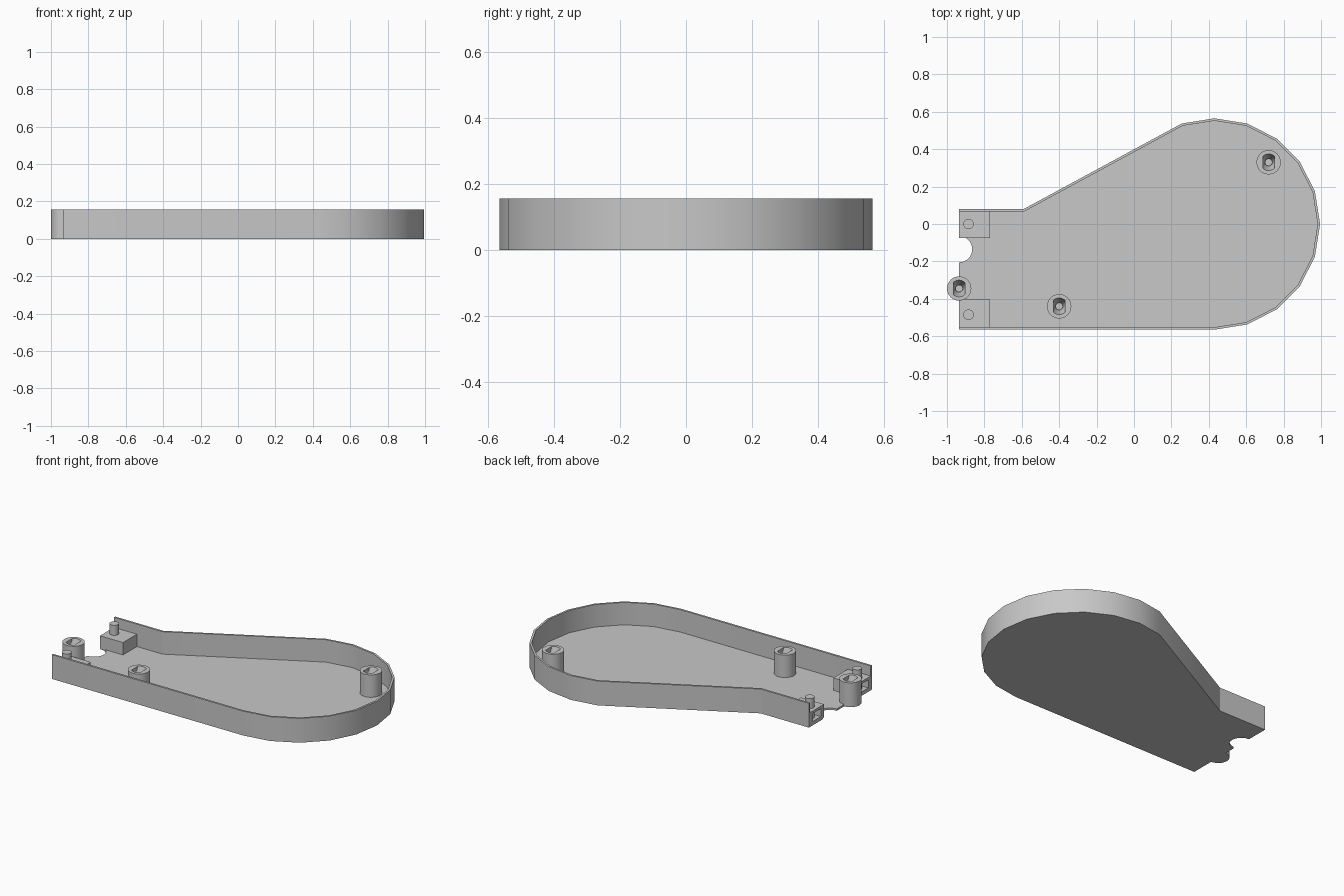
import bpy, bmesh
from math import sin, cos, radians
from mathutils import Vector

if "Cube" in bpy.data.objects:
    bpy.data.objects.remove(bpy.data.objects["Cube"], do_unlink=True)

HEIGHT, FLOOR, WALL = 0.157, 0.012, 0.013
END_X = -0.935

grey = bpy.data.materials.new("light_grey_plastic")
grey.use_nodes = True
colour = (0.58, 0.58, 0.58, 1)
grey.diffuse_color = colour
grey.node_tree.nodes["Principled BSDF"].inputs["Base Color"].default_value = colour


def finish(name, bm):
    bmesh.ops.recalc_face_normals(bm, faces=bm.faces)
    mesh = bpy.data.meshes.new(name)
    bm.to_mesh(mesh)
    bm.free()
    mesh.materials.append(grey)
    ob = bpy.data.objects.new(name, mesh)
    bpy.context.collection.objects.link(ob)
    return ob


def prism(name, points, z0, z1):
    """Extrude a plan outline between two heights."""
    bm = bmesh.new()
    face = bm.faces.new([bm.verts.new((x, y, z0)) for x, y in points])
    top = bmesh.ops.extrude_face_region(bm, geom=[face])["geom"]
    verts = [g for g in top if isinstance(g, bmesh.types.BMVert)]
    bmesh.ops.translate(bm, verts=verts, vec=(0, 0, z1 - z0))
    return finish(name, bm)


def box(name, x0, x1, y0, y1, z0, z1):
    return prism(name, [(x0, y0), (x1, y0), (x1, y1), (x0, y1)], z0, z1)


def cone(name, x, y, z0, z1, r0, r1, sides=32):
    bm = bmesh.new()
    bmesh.ops.create_cone(bm, cap_ends=True, segments=sides, radius1=r0,
                          radius2=r1, depth=z1 - z0)
    bmesh.ops.translate(bm, verts=bm.verts, vec=(x, y, (z0 + z1) / 2))
    return finish(name, bm)


def combine(ob, tool, operation="DIFFERENCE"):
    """Apply a boolean and discard the tool."""
    tool.hide_render = True
    mod = ob.modifiers.new("cut", "BOOLEAN")
    mod.object, mod.operation, mod.solver = tool, operation, "EXACT"
    bpy.context.view_layer.objects.active = ob
    bpy.ops.object.modifier_apply(modifier=mod.name)
    bpy.data.objects.remove(tool, do_unlink=True)


def inset(path, d):
    """Mitred offset of an open path towards its left side."""
    pts = [Vector(p) for p in path]
    result = []
    for i, p in enumerate(pts):
        normals = []
        for a, b in ((i - 1, i), (i, i + 1)):
            if a >= 0 and b < len(pts):
                t = (pts[b] - pts[a]).normalized()
                normals.append(Vector((-t.y, t.x)))
        n = sum(normals, Vector((0, 0))).normalized()
        result.append(p + n * d / n.dot(normals[0]))
    return result


# Tray: round end running into a straight front and a tapering back
R, CX = 0.565, 0.43
arc = [(CX + R * cos(radians(a)), R * sin(radians(a))) for a in range(-90, 109, 18)]
outline = [(END_X, -R)] + arc + [(-0.59, 0.08), (END_X, 0.08)]
tray = prism("tray", outline, 0, HEIGHT)
inner = inset(outline, WALL)
inner[0].x = inner[-1].x = -1.1
combine(tray, prism("tray_cutter", inner, FLOOR, 0.3))
combine(tray, cone("notch_cutter", END_X, -0.135, -0.1, 0.1, 0.07, 0.07))
parts = [tray]

# Hollow end blocks with locating pins
for side, y, y0, y1 in (("back", 0, -0.075, 0.072), ("front", -0.485, -0.405, -0.557)):
    block = box(side + "_block", END_X, -0.77, min(y0, y1), max(y0, y1), 0.006, 0.092)
    combine(block, box("socket_cutter", -1, -0.82, y - 0.042, y + 0.042, 0.025, 0.076))
    pin = cone(side + "_pin", -0.885, y, 0.02, HEIGHT, 0.028, 0.028)
    parts += [block, pin]

# Screw bosses with a flat-sided tapered recess and a small pilot hole
bosses = (("end", END_X, -0.345, 0), ("front", -0.4, -0.44, 0.005), ("back", 0.72, 0.33, 0.005))
for label, x, y, base in bosses:
    boss = cone(label + "_boss", x, y, base, HEIGHT, 0.065, 0.065)
    recess = cone("recess_cutter", x, y, 0.08, HEIGHT + 0.01, 0.02, 0.048)
    flats = box("flats_cutter", x - 0.031, x + 0.031, y - 0.1, y + 0.1, 0, 0.3)
    combine(recess, flats, "INTERSECT")
    combine(boss, recess)
    combine(boss, cone("pilot_cutter", x, y, 0.03, 0.1, 0.017, 0.017))
    parts.append(boss)

# Smooth the curved walls, keep the corners crisp
bpy.ops.object.select_all(action="DESELECT")
for ob in parts:
    ob.select_set(True)
bpy.context.view_layer.objects.active = tray
bpy.ops.object.shade_smooth_by_angle(angle=radians(25))
